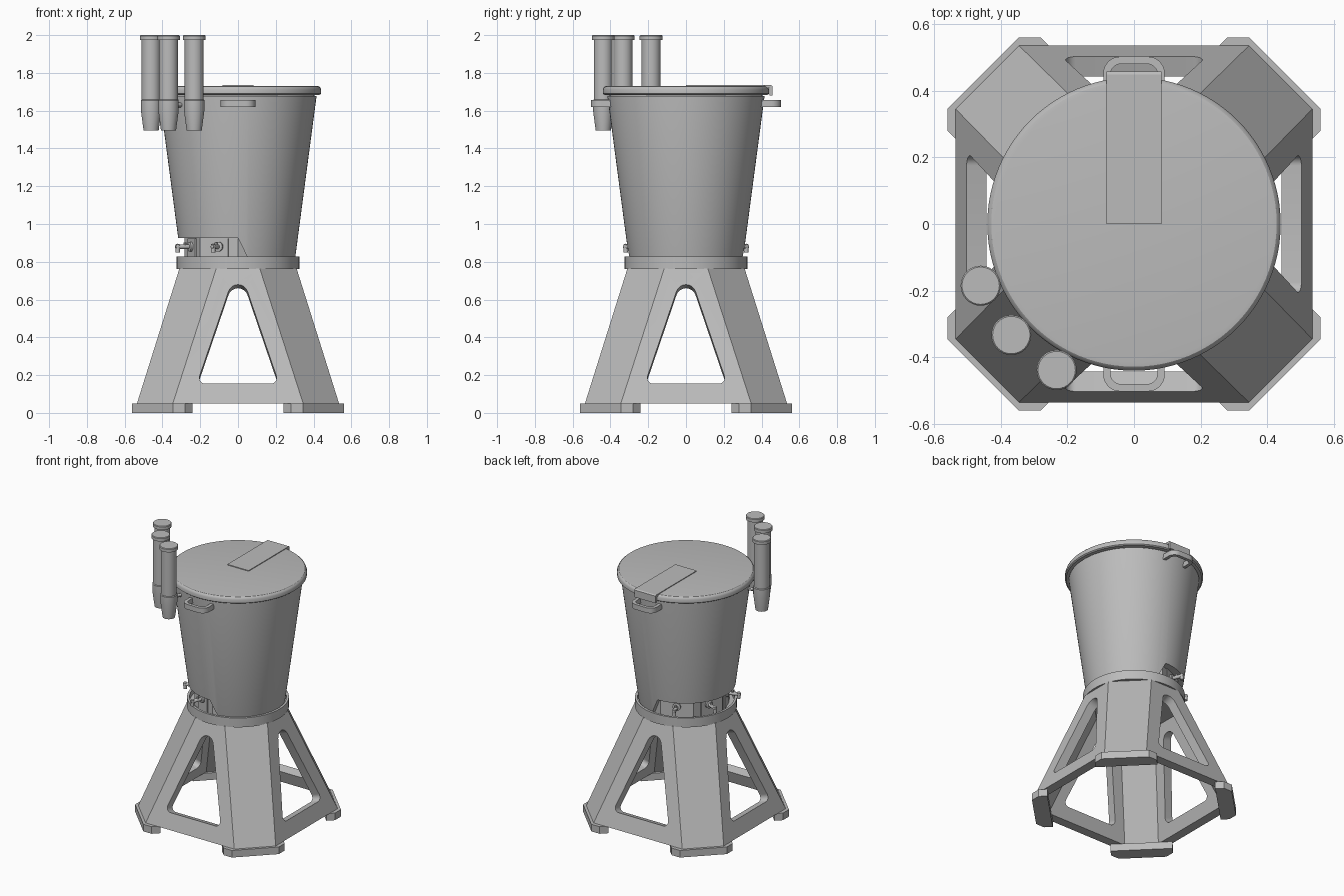
import bpy, bmesh
from math import sin, cos, tan, pi, radians, atan2
from mathutils import Vector, Matrix

if "Cube" in bpy.data.objects:
    bpy.data.objects.remove(bpy.data.objects["Cube"])

grey = bpy.data.materials.new("plain_grey")
grey.use_nodes = True
grey.diffuse_color = (0.5, 0.5, 0.5, 1)
grey.node_tree.nodes["Principled BSDF"].inputs["Base Color"].default_value = (0.5, 0.5, 0.5, 1)


def finish(name, bm):
    bmesh.ops.recalc_face_normals(bm, faces=bm.faces)
    mesh = bpy.data.meshes.new(name)
    bm.to_mesh(mesh)
    bm.free()
    mesh.materials.append(grey)
    obj = bpy.data.objects.new(name, mesh)
    bpy.context.collection.objects.link(obj)
    return obj


def activate(obj):
    bpy.ops.object.select_all(action='DESELECT')
    obj.select_set(True)
    bpy.context.view_layer.objects.active = obj


def smooth(obj, angle=30):
    activate(obj)
    bpy.ops.object.shade_smooth_by_angle(angle=radians(angle))
    return obj


def loft(name, lower, upper):
    """Closed solid between two matching loops."""
    bm = bmesh.new()
    a = [bm.verts.new(p) for p in lower]
    b = [bm.verts.new(p) for p in upper]
    n = len(a)
    bm.faces.new(a[::-1])
    bm.faces.new(b)
    for i in range(n):
        j = (i + 1) % n
        bm.faces.new((a[i], a[j], b[j], b[i]))
    return finish(name, bm)


def prism(name, pts, z0, z1):
    return loft(name, [(x, y, z0) for x, y in pts], [(x, y, z1) for x, y in pts])


def lathe(name, profile, steps=64, matrix=None):
    """Revolve (radius, height) points around z."""
    bm = bmesh.new()
    vs = [bm.verts.new((r, 0, z)) for r, z in profile]
    edges = [bm.edges.new(p) for p in zip(vs, vs[1:])]
    bmesh.ops.spin(bm, geom=vs + edges, axis=(0, 0, 1), cent=(0, 0, 0),
                   angle=2 * pi, steps=steps, use_duplicate=False)
    bmesh.ops.remove_doubles(bm, verts=bm.verts, dist=1e-5)
    if matrix:
        bm.transform(matrix)
    return smooth(finish(name, bm))


def cut(obj, *cutters):
    for c in cutters:
        c.hide_render = True
        mod = obj.modifiers.new("cut", 'BOOLEAN')
        mod.operation, mod.solver, mod.object = 'DIFFERENCE', 'EXACT', c
        activate(obj)
        bpy.ops.object.modifier_apply(modifier=mod.name)
        bpy.data.objects.remove(c)


def rounded(corners, steps=8):
    """Round the corners of a polygon given as (x, y, radius)."""
    out = []
    for i, (x, y, r) in enumerate(corners):
        p = Vector((x, y))
        if r == 0:
            out.append(p)
            continue
        a = (Vector(corners[i - 1][:2]) - p).normalized()
        b = (Vector(corners[(i + 1) % len(corners)][:2]) - p).normalized()
        half = a.angle(b) / 2
        c = p + (a + b).normalized() * r / sin(half)
        start, end = p + a * r / tan(half) - c, p + b * r / tan(half) - c
        turn = atan2(start.x * end.y - start.y * end.x, start.dot(end))
        out += [c + Matrix.Rotation(turn * k / steps, 2) @ start for k in range(steps + 1)]
    return out


def octagon(half, flat, z):
    quarter = [(half, -flat), (half, flat)]
    return [(x * cos(k * pi / 2) - y * sin(k * pi / 2),
             x * sin(k * pi / 2) + y * cos(k * pi / 2), z)
            for k in range(4) for x, y in quarter]


# Hollow stand with a rounded triangular window in each main side
Z0, Z1 = 0.05, 0.765
stand = loft("stand", octagon(0.535, 0.345, Z0), octagon(0.31, 0.115, Z1))
slope = (0.535 - 0.31) / (Z1 - Z0)
hollow = loft("hollow_cutter", octagon(0.473, 0.321, Z0 - 0.01), octagon(0.255, 0.098, 0.73))
window = rounded([(-0.217, 0.155, 0.03), (0.217, 0.155, 0.03), (0, 0.79, 0.053)])
inward = Vector((0, 1, -slope)).normalized()
cutters = [hollow]
for k in range(4):
    turn = Matrix.Rotation(k * pi / 2, 3, 'Z')
    face = [Vector((x, -0.535 + slope * (z - Z0), z)) for x, z in window]
    cutters.append(loft("window_cutter", [turn @ (p - inward * 0.1) for p in face],
                        [turn @ (p + inward * 0.14) for p in face]))
cut(stand, *cutters)
smooth(stand)

# Corner feet
foot = [(0.28, -0.56), (0.345, -0.56), (0.56, -0.345), (0.56, -0.28),
        (0.52, -0.24), (0.465, -0.295), (0.295, -0.465), (0.24, -0.52)]
for k, label in enumerate(("front_left", "back_left", "back_right", "front_right")):
    c, s = cos(k * pi / 2), sin(k * pi / 2)
    prism("foot_" + label, [(x * c - y * s, x * s + y * c) for x, y in foot], 0, Z0)

# Tray ring on top of the stand
lathe("tray_ring", [(0, 0.762), (0.325, 0.762), (0.325, 0.827), (0.309, 0.827), (0.309, 0.79), (0, 0.79)])

# Tapered bucket, with its lower right half cut away
bucket = lathe("bucket", [(0, 0.79), (0.285, 0.79), (0.298, 0.8), (0.302, 0.815), (0.415, 1.67),
                          (0.415, 1.678), (0.405, 1.678), (0.405, 1.69), (0, 1.69)], 96)
side = [(-0.5, 0.78), (0.072, 0.78), (0.0, 0.925), (-0.5, 0.925)]
cut(bucket, loft("recess_cutter", [(x, -0.5, z) for x, z in side], [(x, 0.5, z) for x, z in side]))
smooth(bucket)

# Eight-sided core inside the recess
core = [(0.283 * cos(k * pi / 4), 0.283 * sin(k * pi / 4)) for k in range(8)]
prism("recess_core", core, 0.785, 0.93)

# Taps with mounting plates around the recess
for k in range(4):
    spin = Matrix.Rotation(radians(112.5 + 45 * k), 4, 'Z')
    level = Matrix.Translation((0, 0, 0.88)) @ spin
    plate = prism("tap_plate_%d" % (k + 1), [(0.25, -0.055), (0.268, -0.055), (0.268, 0.055), (0.25, 0.055)],
                  0.79, 0.924)
    plate.data.transform(spin)
    along = level @ Matrix.Rotation(pi / 2, 4, 'Y')
    lathe("tap_body_%d" % (k + 1), [(0, 0.25), (0.026, 0.25), (0.026, 0.28), (0.012, 0.283),
                                    (0.012, 0.35), (0.008, 0.358), (0, 0.36)], 16, along)
    lathe("tap_spout_%d" % (k + 1), [(0, -0.03), (0.012, -0.03), (0.012, 0.012), (0, 0.016)], 16,
          level @ Matrix.Translation((0.345, 0, 0)))
    lathe("tap_knob_%d" % (k + 1), [(0, 0), (0.008, 0), (0.008, 0.022), (0, 0.024)], 12,
          level @ Matrix.Translation((0.305, 0, 0)))

# Round lid and its hinged strap
lathe("lid", [(0, 1.684), (0.432, 1.684), (0.44, 1.69), (0.44, 1.712), (0.436, 1.722),
              (0.428, 1.729), (0.415, 1.731), (0, 1.731)], 96)
strap = [(0, 1.72), (0, 1.736), (0.448, 1.736), (0.457, 1.73), (0.457, 1.68), (0.442, 1.68), (0.442, 1.72)]
loft("lid_strap", [(-0.083, y, z) for y, z in strap], [(0.083, y, z) for y, z in strap])

# Looped handles at front and back
loop = [(-0.092, 0.39, 0), (-0.092, 0.502, 0.05), (0.092, 0.502, 0.05), (0.092, 0.39, 0),
        (0.07, 0.39, 0), (0.07, 0.48, 0.03), (-0.07, 0.48, 0.03), (-0.07, 0.39, 0)]
for label, s in (("front", -1), ("back", 1)):
    smooth(prism("handle_" + label, [p * s for p in rounded(loop)], 1.62, 1.656))

# Three capped tubes hung beside the bucket on pegs
for k, (x, y) in enumerate(((-0.46, -0.185), (-0.368, -0.333), (-0.232, -0.438))):
    place = Matrix.Translation((x, y, 0))
    lathe("tube_%d" % (k + 1), [(0, 1.495), (0.04, 1.495), (0.054, 1.6), (0.054, 1.655), (0.05, 1.66),
                                (0.05, 1.977)], 32, place)
    lathe("tube_cap_%d" % (k + 1), [(0, 1.975), (0.06, 1.975), (0.06, 1.996), (0.056, 2.0), (0, 2.0)],
          32, place)
    peg = Matrix.Translation((0, 0, 1.63)) @ Matrix.Rotation(atan2(y, x), 4, 'Z') @ Matrix.Rotation(pi / 2, 4, 'Y')
    lathe("tube_peg_%d" % (k + 1), [(0, 0.38), (0.012, 0.38), (0.012, 0.47), (0, 0.47)], 12, peg)
